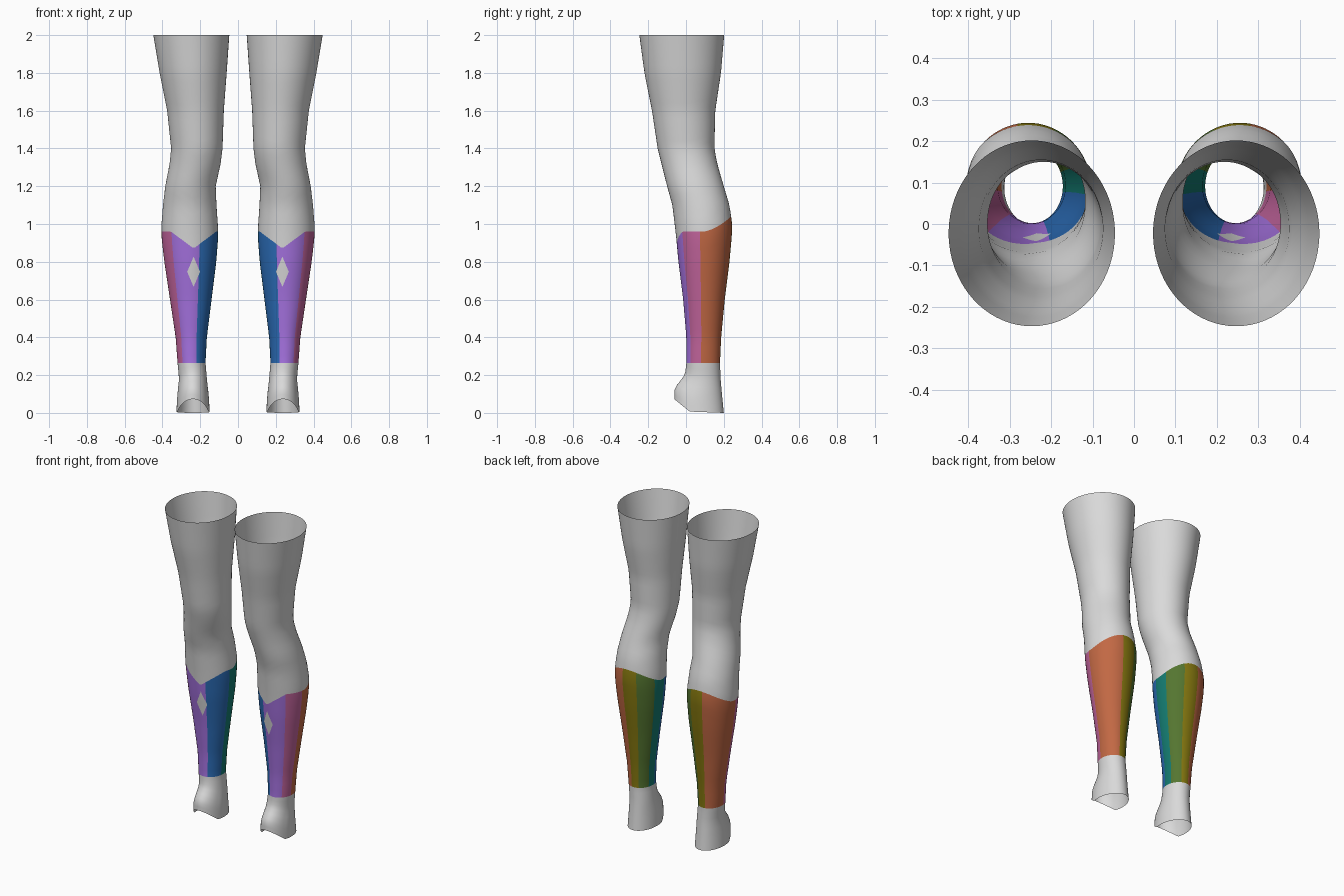
import bpy, bmesh, math
from mathutils import Vector, Matrix

cube = bpy.data.objects.get("Cube")
if cube:
    bpy.data.objects.remove(cube, do_unlink=True)

# Flat colours (linear)
COLOURS = [
    ("light_grey", (0.70, 0.70, 0.70)),
    ("olive", (0.24, 0.19, 0.005)),
    ("green", (0.09, 0.18, 0.03)),
    ("teal", (0.007, 0.20, 0.165)),
    ("blue", (0.024, 0.15, 0.47)),
    ("purple", (0.38, 0.17, 0.75)),
    ("pink", (0.55, 0.13, 0.34)),
    ("orange", (0.54, 0.14, 0.058)),
]
materials = []
for name, rgb in COLOURS:
    m = bpy.data.materials.new(name)
    m.use_nodes = True
    m.diffuse_color = (*rgb, 1)
    m.node_tree.nodes["Principled BSDF"].inputs["Base Color"].default_value = (*rgb, 1)
    materials.append(m)

# Leg cross-sections: height, inner x, outer x, front y, back y
SECTIONS = [
    (0.00, .150, .326, -.062, .200), (0.08, .154, .322, -.060, .192),
    (0.18, .165, .312, -.005, .183), (0.265, .172, .320, .002, .180),
    (0.40, .165, .330, .002, .186), (0.60, .140, .360, -.015, .205),
    (0.80, .115, .390, -.040, .230), (0.93, .105, .405, -.052, .242),
    (1.00, .107, .405, -.060, .245), (1.10, .114, .397, -.072, .230),
    (1.20, .118, .385, -.100, .200), (1.32, .092, .362, -.130, .165),
    (1.40, .082, .354, -.150, .150), (1.60, .075, .375, -.180, .155),
    (1.80, .060, .415, -.220, .185), (2.00, .046, .448, -.247, .202),
]
# Colour sectors round the calf: the angle where each begins, 0 = outer side, 90 = back
SECTORS = [(80, 1), (115, 2), (158, 3), (190, 4), (250, 5), (310, 6), (352, 7), (440, 0)]
CUFF = 0.265          # lower edge of the coloured band
GEM = (0.235, 0.747)  # centre of the diamond and of the front notch


def section_at(z):
    for a, b in zip(SECTIONS, SECTIONS[1:]):
        if z <= b[0]:
            t = (z - a[0]) / (b[0] - a[0])
            return [p + (q - p) * t for p, q in zip(a[1:], b[1:])]
    return SECTIONS[-1][1:]


def surface(angle, z):
    x0, x1, y0, y1 = section_at(z)
    return Vector(((x0 + x1) / 2 + (x1 - x0) / 2 * math.cos(angle),
                   (y0 + y1) / 2 + (y1 - y0) / 2 * math.sin(angle), z))


def band_top(angle):
    """Upper edge of the band: notch in front, rise at the back."""
    s = math.sin(angle)
    if s > 0:
        return 0.96 + 0.08 * s ** 1.5
    return min(0.96, 0.87 + 0.75 * abs(surface(angle, 0.93).x - GEM[0]))


def ankle_rim(angle):
    """Lower rim: arched up in front, flat at the heel."""
    s = -math.sin(angle)
    return 0.005 - 0.005 * min(1, max(-1, -s)) + 0.063 * max(0, (s - 0.38) / 0.62)


def column(angle):
    """Vertices from the rim to the top."""
    top, rim = band_top(angle), ankle_rim(angle)
    pts = []
    for i in range(9):
        p = surface(angle, CUFF * i / 8)
        p.z = rim + (CUFF - rim) * i / 8
        pts.append(p)
    pts += [surface(angle, CUFF + (top - CUFF) * i / 16) for i in range(1, 17)]
    pts += [surface(angle, top + (2 - top) * i / 26) for i in range(1, 27)]
    return pts


def cut_diamond(bm):
    cx, cz = GEM
    w, h = 0.034, 0.08
    for sx in (-1, 1):
        for sz in (-1, 1):
            faces = [f for f in bm.faces if f.calc_center_median().y < 0.05
                     and abs(f.calc_center_median().x - cx) < 0.05
                     and abs(f.calc_center_median().z - cz) < 0.11]
            geom = faces + list({e for f in faces for e in f.edges}) \
                + list({v for f in faces for v in f.verts})
            bmesh.ops.bisect_plane(bm, geom=geom, dist=1e-5,
                                   plane_co=(cx + sx * w, 0, cz),
                                   plane_no=Vector((sx / w, 0, sz / h)).normalized())
    for f in bm.faces:
        c = f.calc_center_median()
        if c.y < 0.05 and abs(c.x - cx) / w + abs(c.z - cz) / h < 1:
            f.material_index = 0


def make_leg(name, mirrored):
    bm = bmesh.new()
    # Columns line up with the sector borders
    angles, colours = [], []
    for (a, colour), (b, _) in zip(SECTORS, SECTORS[1:]):
        n = math.ceil((b - a) / 5)
        angles += [math.radians(a + (b - a) * i / n) for i in range(n)]
        colours += [colour] * n
    cols = [[bm.verts.new(p) for p in column(a)] for a in angles]
    for i, colour in enumerate(colours):
        c, d = cols[i], cols[(i + 1) % len(cols)]
        for j in range(len(c) - 1):
            f = bm.faces.new((c[j], d[j], d[j + 1], c[j + 1]))
            f.material_index = colour if 8 <= j < 24 else 0
    cut_diamond(bm)
    if mirrored:
        bmesh.ops.transform(bm, matrix=Matrix.Diagonal((-1, 1, 1, 1)), verts=bm.verts)
        bmesh.ops.reverse_faces(bm, faces=bm.faces)
    for f in bm.faces:
        f.smooth = True
    mesh = bpy.data.meshes.new(name)
    bm.to_mesh(mesh)
    bm.free()
    for m in materials:
        mesh.materials.append(m)
    bpy.context.collection.objects.link(bpy.data.objects.new(name, mesh))


make_leg("left_leg", False)
make_leg("right_leg", True)
